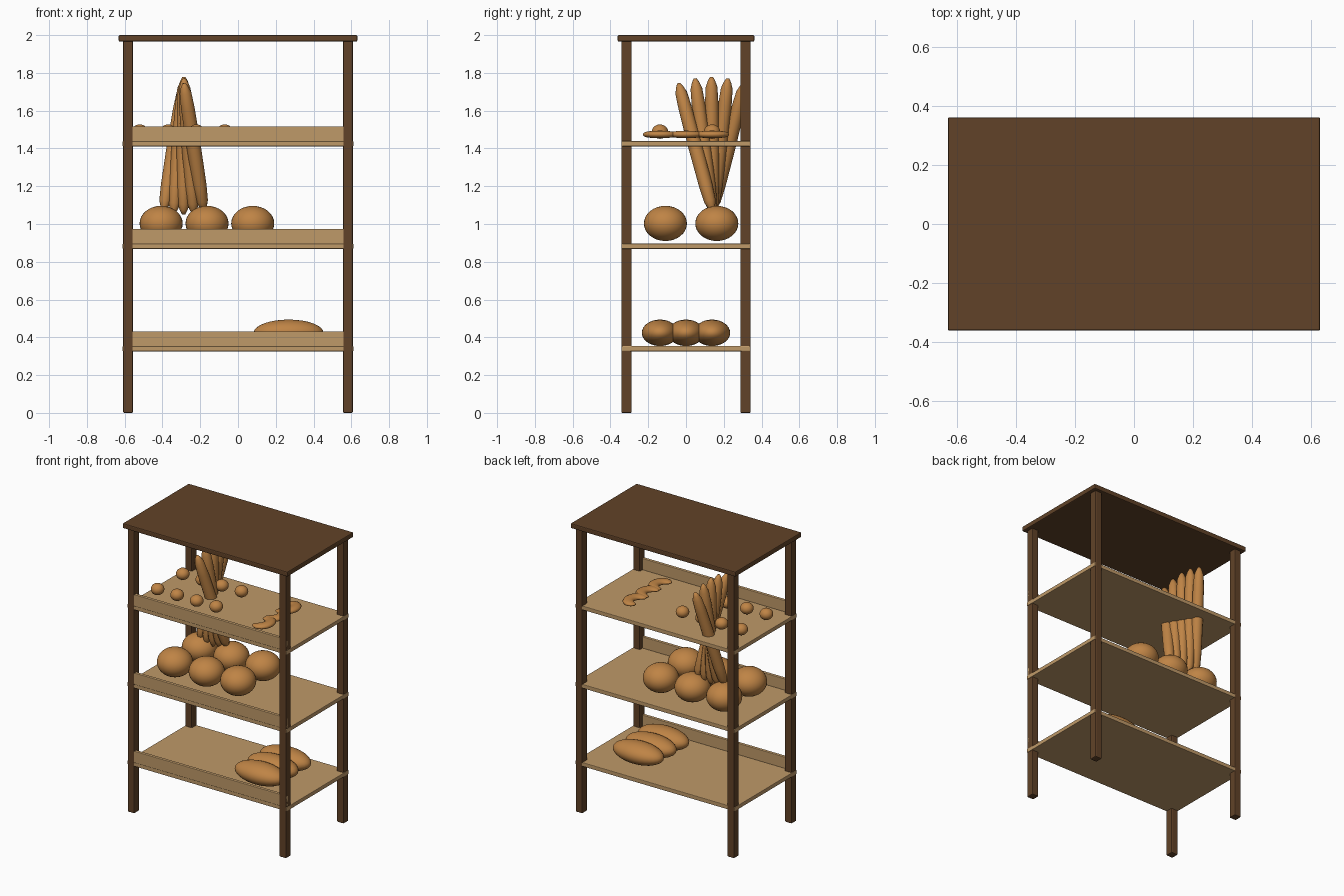
import bpy, bmesh, math
from mathutils import Vector

if "Cube" in bpy.data.objects:
    bpy.data.objects.remove(bpy.data.objects["Cube"])


def material(name, rgb):
    m = bpy.data.materials.new(name)
    m.diffuse_color = (*rgb, 1)
    m.use_nodes = True
    m.node_tree.nodes["Principled BSDF"].inputs["Base Color"].default_value = m.diffuse_color
    return m


DARK = material("dark wood", (0.12, 0.055, 0.021))
LIGHT = material("light wood", (0.52, 0.32, 0.14))
CRUST = material("bread crust", (0.52, 0.23, 0.06))


def finish(name, bm, mat, loc=(0, 0, 0), smooth=True):
    bmesh.ops.recalc_face_normals(bm, faces=bm.faces)
    me = bpy.data.meshes.new(name)
    bm.to_mesh(me)
    bm.free()
    for p in me.polygons:
        p.use_smooth = smooth
    me.materials.append(mat)
    ob = bpy.data.objects.new(name, me)
    ob.location = loc
    bpy.context.collection.objects.link(ob)
    return ob


def box(name, x, y, z, mat, bevel=0.004):
    """Bevelled box from (min, max) ranges."""
    bm = bmesh.new()
    bmesh.ops.create_cube(bm, size=1)
    for v in bm.verts:
        v.co = [r[0] if c < 0 else r[1] for c, r in zip(v.co, (x, y, z))]
    bmesh.ops.bevel(bm, geom=bm.edges[:], offset=bevel, segments=2,
                    profile=0.5, affect='EDGES')
    return finish(name, bm, mat, smooth=False)


def ellipsoid(name, loc, radii, seg=32, rings=16):
    bm = bmesh.new()
    bmesh.ops.create_uvsphere(bm, u_segments=seg, v_segments=rings, radius=1)
    bmesh.ops.scale(bm, vec=radii, verts=bm.verts)
    return finish(name, bm, CRUST, loc)


def loft(bm, rings):
    """Skin a list of vertex rings and cap both ends."""
    rows = [[bm.verts.new(p) for p in r] for r in rings]
    n = len(rows[0])
    for a, b in zip(rows, rows[1:]):
        for k in range(n):
            bm.faces.new((a[k], a[(k + 1) % n], b[(k + 1) % n], b[k]))
    bm.faces.new(rows[0])
    bm.faces.new(rows[-1])


# Frame: top board and four posts
box("top_board", (-0.632, 0.632), (-0.362, 0.362), (1.966, 2.0), DARK, 0.006)
for sx in (-1, 1):
    for sy in (-1, 1):
        cx, cy = sx * 0.582, sy * 0.315
        box("post", (cx - 0.026, cx + 0.026), (cy - 0.027, cy + 0.027),
            (0, 1.97), DARK, 0.006)

# Shelves with a front lip
for z in (0.354, 0.896, 1.439):
    box("shelf", (-0.611, 0.611), (-0.34, 0.34), (z - 0.028, z), LIGHT)
    box("shelf_lip", (-0.608, 0.608), (-0.34, -0.317), (z - 0.003, z + 0.078), LIGHT)

# Bottom shelf: long loaves
for y in (-0.138, 0, 0.138):
    ellipsoid("long_loaf", (0.268, y, 0.424), (0.185, 0.096, 0.07))

# Middle shelf: round loaves
for x in (-0.407, -0.164, 0.078):
    for y in (-0.109, 0.163):
        ellipsoid("round_loaf", (x, y, 1.003), (0.114, 0.114, 0.093))

# Top shelf: small buns
for x in (-0.52, -0.37, -0.22, -0.07):
    for y in (-0.138, 0.138):
        ellipsoid("bun", (x, y, 1.489), (0.043, 0.043, 0.038), 24, 12)

# Top shelf: flat crescent rolls, open towards -x
for y in (-0.138, 0, 0.138):
    bm = bmesh.new()
    rings = []
    for i in range(25):
        t = i / 12 - 1
        a = t * math.radians(125)
        r = 0.036 * math.sqrt(max(1 - t * t, 0.01))
        ring = []
        for k in range(12):
            b = math.tau * k / 12
            d = 0.05 + r * math.cos(b)
            ring.append((d * math.cos(a), d * 1.2 * math.sin(a), r * 0.55 * math.sin(b)))
        rings.append(ring)
    loft(bm, rings)
    finish("crescent_roll", bm, CRUST, (0.28, y, 1.474))

# Baguettes: a twisted fan standing through the top shelf
PROFILE = [(0, 0.008), (0.03, 0.02), (0.075, 0.031), (0.2, 0.036), (0.5, 0.038)]
PROFILE += [(1 - t, r) for t, r in reversed(PROFILE[:-1])]
for i in range(-2, 3):
    drop = 0.0085 * i * i
    top = Vector((-0.286, 0.135 + 0.087 * i, 1.779 - drop))
    low = Vector((-0.288 - 0.053 * i, 0.14, 1.05 + drop * 0.6))
    axis = (top - low).normalized()
    u = axis.cross(Vector((0, 1, 0))).normalized()
    w = axis.cross(u)
    bm = bmesh.new()
    loft(bm, [[low.lerp(top, t) + r * (u * math.cos(math.tau * k / 12)
                                       + w * math.sin(math.tau * k / 12))
               for k in range(12)] for t, r in PROFILE])
    finish("baguette", bm, CRUST)
